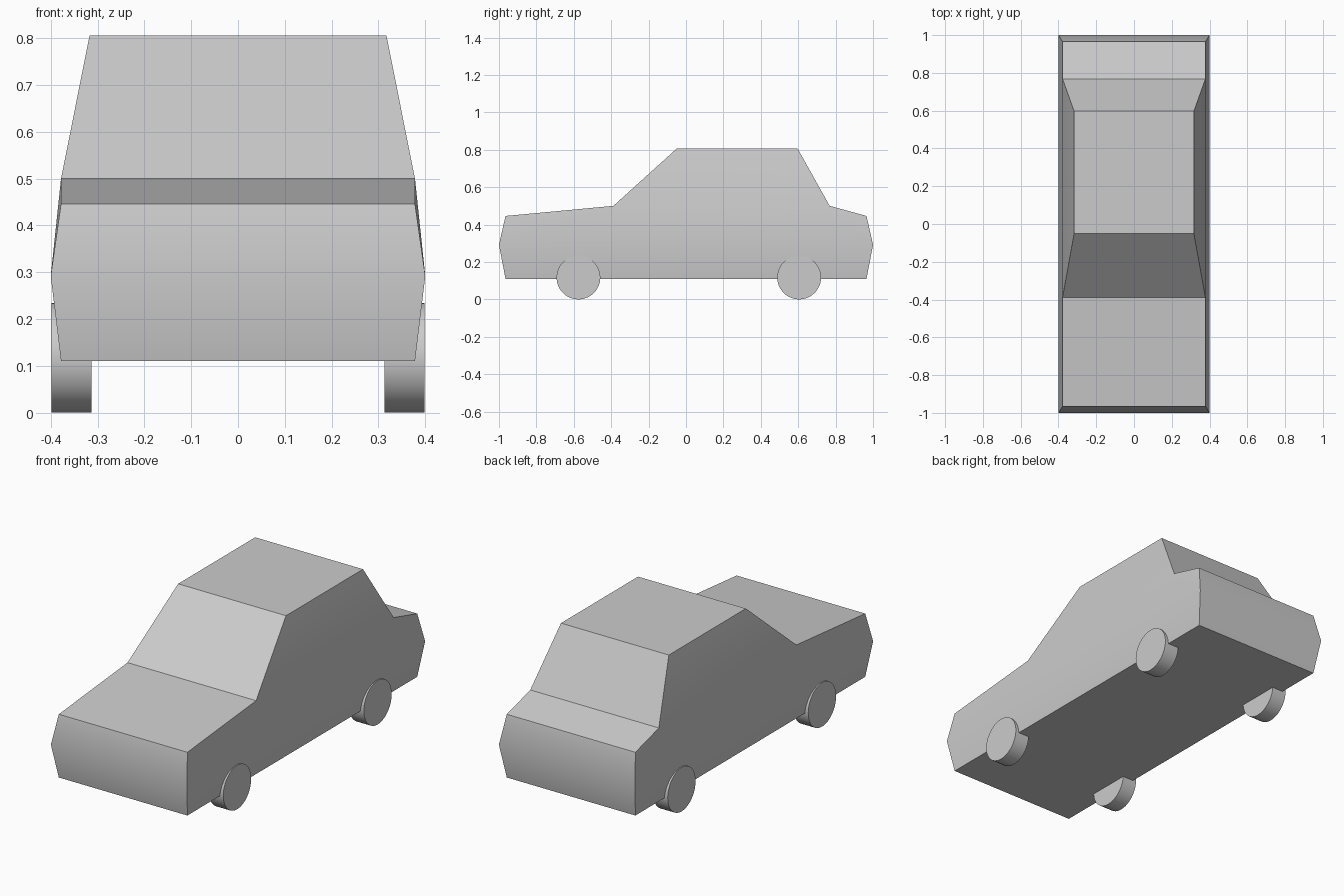
import bpy, bmesh, math

if "Cube" in bpy.data.objects:
    bpy.data.objects.remove(bpy.data.objects["Cube"])

def finish(obj, angle):
    bpy.ops.object.select_all(action='DESELECT')
    obj.select_set(True)
    bpy.context.view_layer.objects.active = obj
    bpy.ops.object.shade_smooth_by_angle(angle=math.radians(angle))

# Side profile stations: (half width, y, z)
stations = {
    "bottom_f": (0.378, -0.965, 0.11), "bottom_b": (0.378, 0.965, 0.11),
    "mid_f": (0.40, -1.0, 0.292), "mid_b": (0.40, 1.0, 0.292),
    "hood_f": (0.378, -0.965, 0.446), "trunk_b": (0.378, 0.965, 0.446),
    "belt_f": (0.378, -0.388, 0.50), "belt_b": (0.378, 0.768, 0.50),
    "roof_f": (0.317, -0.05, 0.806), "roof_b": (0.317, 0.597, 0.806),
}
# Loop around the body, and the panels that fill each side
loop = ["bottom_f", "mid_f", "hood_f", "belt_f", "roof_f",
        "roof_b", "belt_b", "trunk_b", "mid_b", "bottom_b"]
panels = [("bottom_f", "bottom_b", "mid_b", "mid_f"),
          ("mid_f", "mid_b", "belt_b", "belt_f"),
          ("mid_f", "belt_f", "hood_f"), ("mid_b", "trunk_b", "belt_b"),
          ("belt_f", "belt_b", "roof_b", "roof_f")]

# Car body
bm = bmesh.new()
right = {k: bm.verts.new((x, y, z)) for k, (x, y, z) in stations.items()}
left = {k: bm.verts.new((-x, y, z)) for k, (x, y, z) in stations.items()}
for a, b in zip(loop, loop[1:] + loop[:1]):
    bm.faces.new((left[a], left[b], right[b], right[a]))
for p in panels:
    for side in (right, left):
        bm.faces.new([side[k] for k in p])
bmesh.ops.recalc_face_normals(bm, faces=bm.faces)
mesh = bpy.data.meshes.new("car_body")
bm.to_mesh(mesh)
bm.free()
body = bpy.data.objects.new("car_body", mesh)
bpy.context.collection.objects.link(body)
finish(body, 29)
# The hood, windscreen and roof lines stay sharp
sharp = {frozenset(p) for p in [("hood_f", "belt_f"), ("belt_f", "roof_f")]}
for e in mesh.edges:
    a, b = (mesh.vertices[i].co for i in e.vertices)
    if abs(a.x + b.x) < 1e-5 and a.z > 0.4:
        e.use_edge_sharp = True

# Wheels
for name, y in (("front", -0.575), ("rear", 0.605)):
    for side, s in (("left", -1), ("right", 1)):
        bpy.ops.mesh.primitive_cylinder_add(
            vertices=48, radius=0.117, depth=0.085,
            location=(s * 0.3555, y, 0.117), rotation=(0, math.pi / 2, 0))
        wheel = bpy.context.object
        wheel.name = f"{name}_{side}_wheel"
        finish(wheel, 30)
